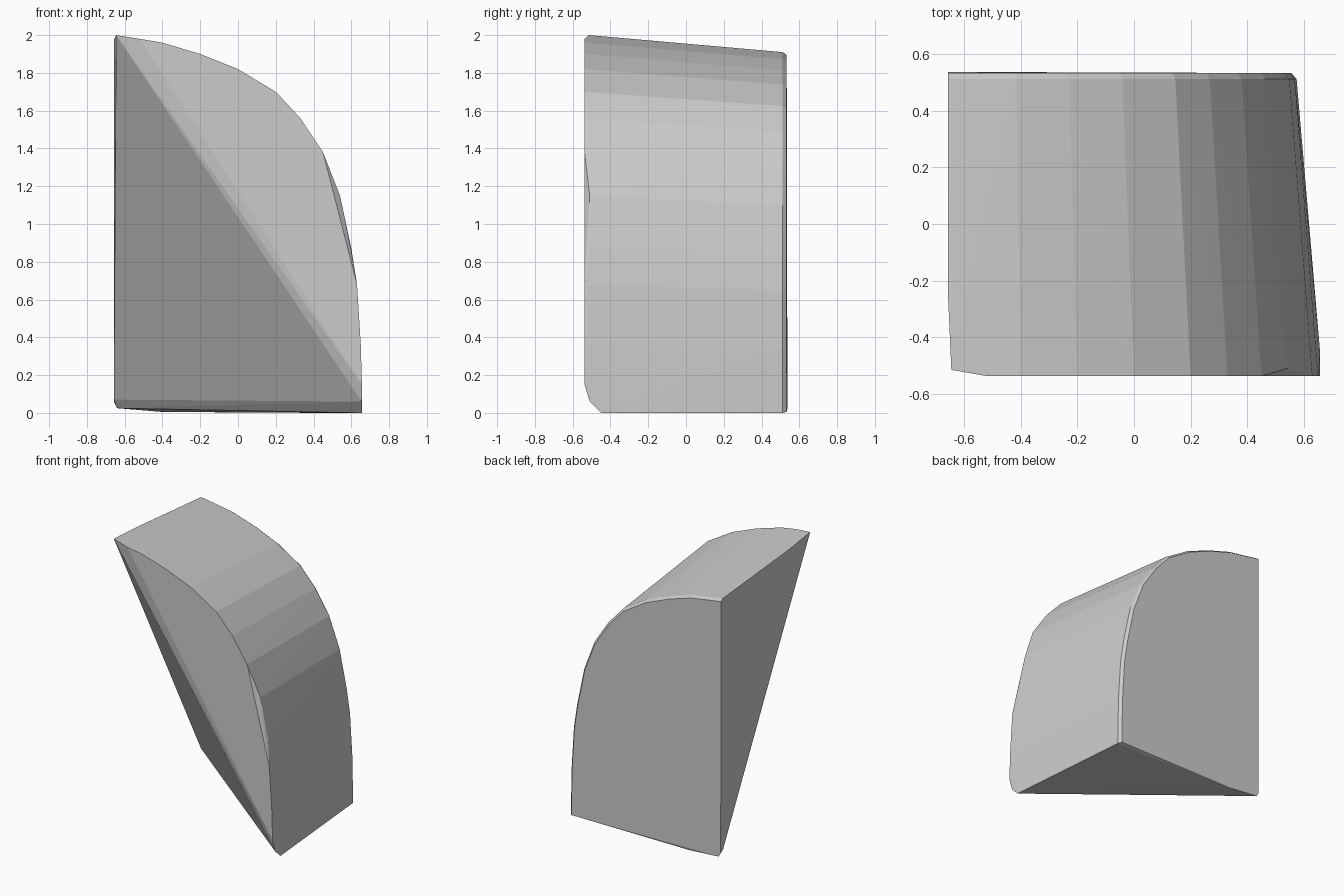
import bpy, bmesh

if "Cube" in bpy.data.objects:
    bpy.data.objects.remove(bpy.data.objects["Cube"])

# Curved outline (x, z) of the front side, from top left to lower right
arc = [(-0.40, 1.96), (-0.20, 1.90), (0.0, 1.82), (0.20, 1.70), (0.33, 1.56),
       (0.45, 1.38), (0.54, 1.15), (0.60, 0.87), (0.63, 0.68), (0.65, 0.36)]
LEFT, FRONT, BACK = -0.657, -0.537, 0.537


def back_point(x, z):
    """Shrink a front outline point to the slightly smaller back outline."""
    return LEFT + (x - LEFT) * 0.937, z * 0.955


points = []

# Front side: only the arc, the diagonal cut removes the lower-left half
for x, z in arc:
    y = -0.51 if x in (0.54, 0.60) else FRONT
    points.append((x, y, z))
points += [(-0.52, FRONT, 1.98), (-0.645, -0.515, 2.0), (LEFT, -0.25, 1.976),
           (0.656, FRONT, 0.15), (0.657, -0.45, 0.0), (0.655, -0.51, 0.06)]

# Back side: rim of the curved surface plus a slightly inset flat face
for x, z in arc + [(LEFT, 2.0), (0.657, 0.0)]:
    bx, bz = back_point(x, z)
    points.append((bx, 0.512, bz))
    points.append((LEFT + (bx - LEFT) * 0.985, 0.533, bz * 0.988 + 0.008))

# Softened lower corner at the back left
points += [(LEFT, BACK, 0.06), (-0.64, BACK, 0.025), (-0.40, 0.53, 0.005),
           (LEFT, 0.51, 0.07), (0.45, 0.50, 0.0)]

# Close everything into one solid convex wedge
bm = bmesh.new()
for p in points:
    bm.verts.new(p)
hull = bmesh.ops.convex_hull(bm, input=bm.verts[:])
loose = [v for v in bm.verts if not v.link_faces]
bmesh.ops.delete(bm, geom=loose, context='VERTS')
bmesh.ops.recalc_face_normals(bm, faces=bm.faces[:])
mesh = bpy.data.meshes.new("rounded_wedge")
bm.to_mesh(mesh)
bm.free()
wedge = bpy.data.objects.new("rounded_wedge", mesh)
bpy.context.collection.objects.link(wedge)
